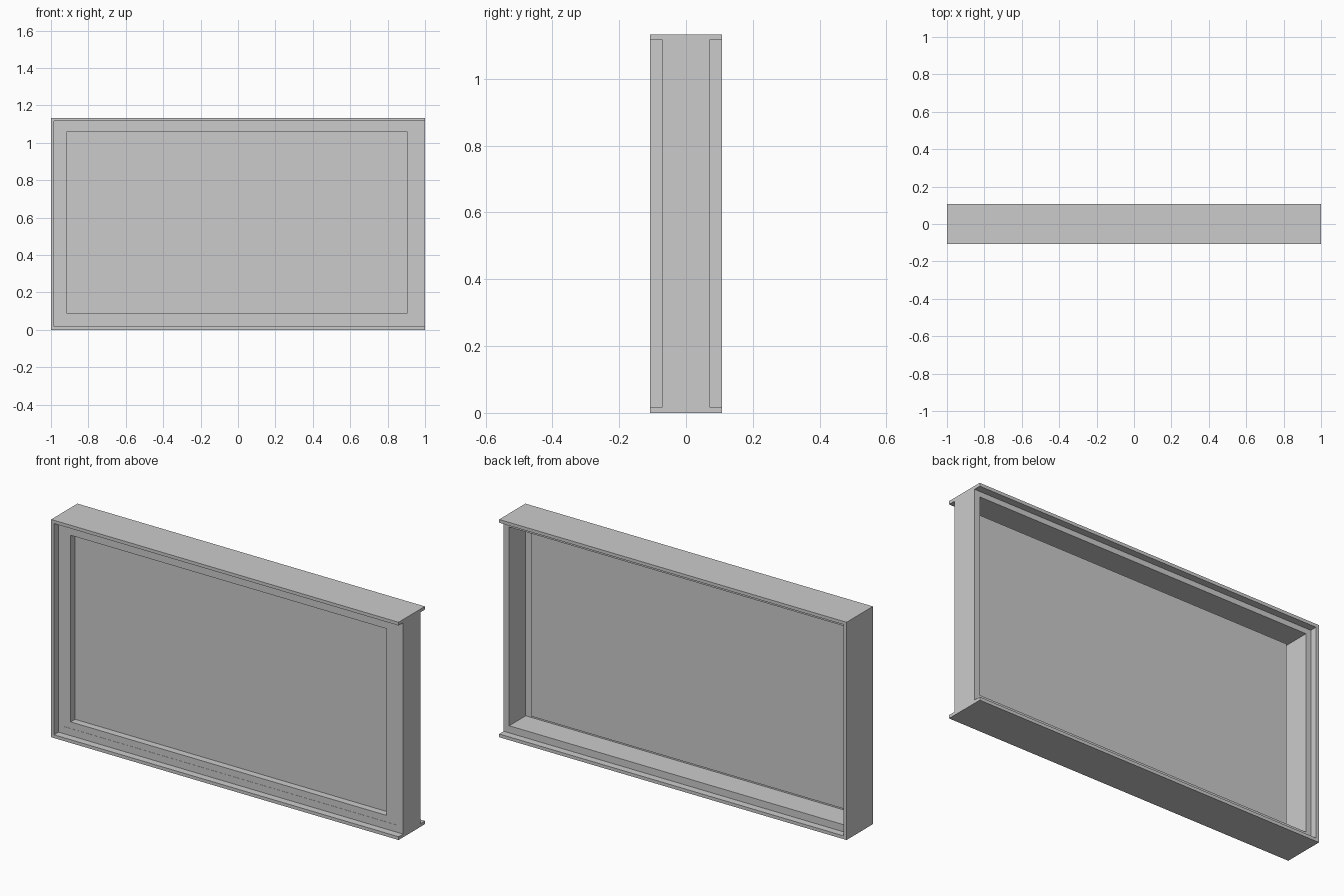
import bpy, bmesh

if "Cube" in bpy.data.objects:
    bpy.data.objects.remove(bpy.data.objects["Cube"])

def box(name, x, y, z):
    """Axis-aligned box from (min, max) pairs."""
    bm = bmesh.new()
    bmesh.ops.create_cube(bm, size=1)
    for v in bm.verts:
        v.co = [(r[0] + r[1]) / 2 + c * (r[1] - r[0]) for r, c in zip((x, y, z), v.co)]
    me = bpy.data.meshes.new(name)
    bm.to_mesh(me)
    bm.free()
    ob = bpy.data.objects.new(name, me)
    bpy.context.collection.objects.link(ob)
    return ob

H = 1.133                      # total height
D, F = 0.108, 0.071            # half depth of outer casing and of inner frame
T = 0.017                      # casing thickness
L, R = -0.955, 0.968           # frame opening, x
B, U = 0.054, 1.088            # frame opening, z
PL, PR, PB, PU = -0.914, 0.904, 0.088, 1.059   # pane edges
PY = -0.03                     # pane position in depth
S = 0.006                      # stop thickness

# Outer casing: top, bottom and left boards; right side is left open
box("casing_top", (-1, 1), (-D, D), (H - T, H))
box("casing_bottom", (-1, 1), (-D, D), (0, T))
box("casing_left", (-1, -1 + T), (-D, D), (T, H - T))

# Inner frame
box("frame_left", (-1 + T, L), (-F, F), (T, H - T))
box("frame_right", (R, 1), (-F, F), (T, H - T))
box("frame_bottom", (L, R), (-F, F), (T, B))
box("frame_top", (L, R), (-F, F), (U, H - T))

# L-shaped stops: flange at the front, lip running back to the pane
flange, lip = (-F + 0.001, -F + S), (-F + 0.001, PY)
box("stop_flange_bottom", (L, R), flange, (B, PB))
box("stop_flange_top", (L, R), flange, (PU, U))
box("stop_flange_left", (L, PL), flange, (PB, PU))
box("stop_flange_right", (PR, R), flange, (PB, PU))
box("stop_lip_bottom", (PL, PR), lip, (PB - S, PB))
box("stop_lip_top", (PL, PR), lip, (PU, PU + S))
box("stop_lip_left", (PL - S, PL), lip, (PB - S, PU + S))
box("stop_lip_right", (PR, PR + S), lip, (PB - S, PU + S))

# Pane
box("pane", (PL - S, PR + S), (PY - 0.004, PY + 0.004), (PB - S, PU + S))
